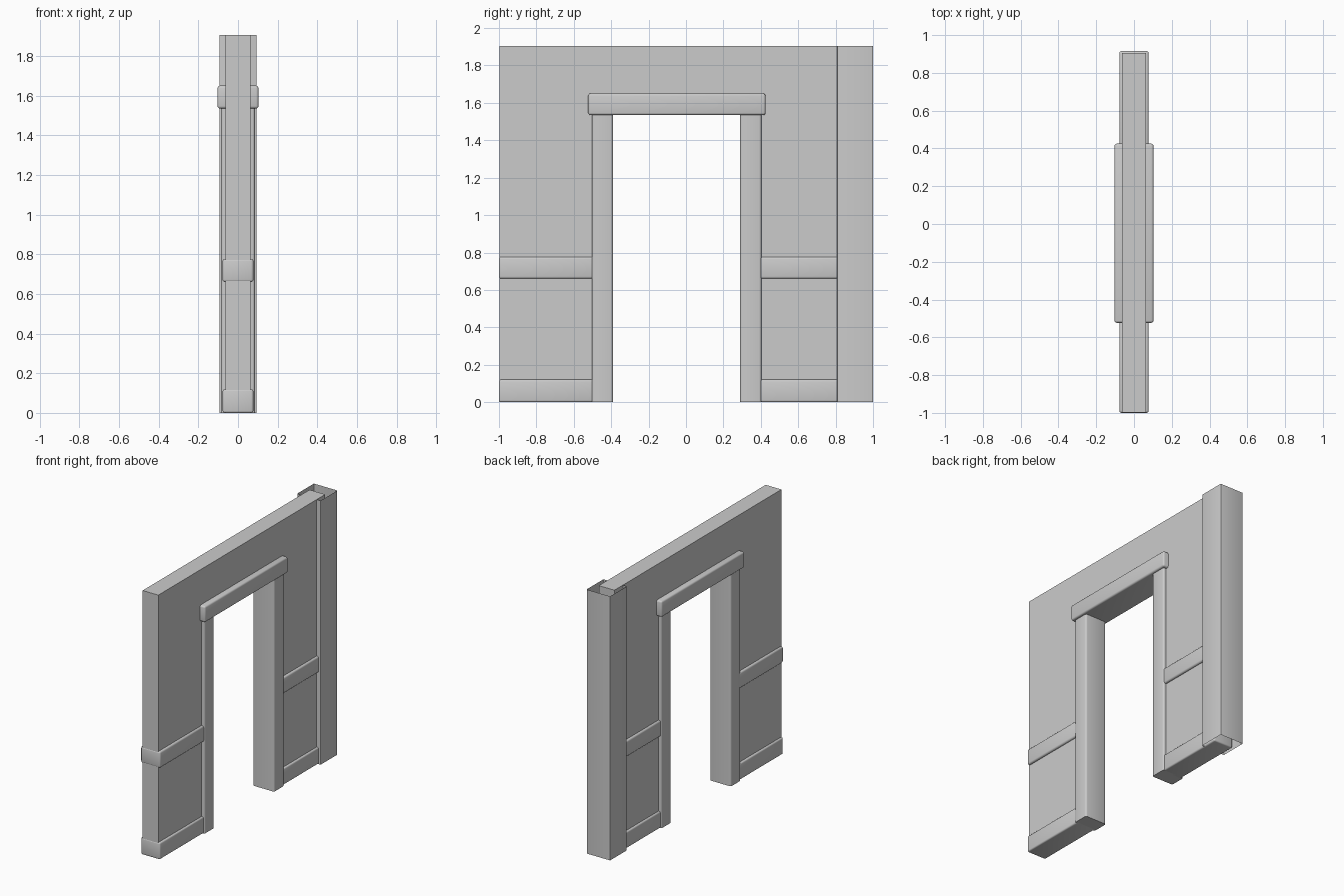
import bpy
import bmesh
from math import radians

cube = bpy.data.objects.get("Cube")
if cube:
    bpy.data.objects.remove(cube, do_unlink=True)

# Single plain grey
grey = bpy.data.materials.new("plain grey")
grey.use_nodes = True
colour = (0.6, 0.6, 0.6, 1)
grey.diffuse_color = colour
grey.node_tree.nodes["Principled BSDF"].inputs["Base Color"].default_value = colour

HEIGHT = 1.905
DOOR_LOW, DOOR_HIGH, DOOR_TOP = -0.39, 0.29, 1.535


def finish(name, bm):
    bmesh.ops.recalc_face_normals(bm, faces=bm.faces)
    mesh = bpy.data.meshes.new(name)
    bm.to_mesh(mesh)
    bm.free()
    mesh.materials.append(grey)
    obj = bpy.data.objects.new(name, mesh)
    bpy.context.collection.objects.link(obj)
    return obj


def bar(name, half, y0, y1, z0, z1, bevel=0.0, axis=None, open_ends=False):
    """Box centred on x; bevels every edge, or only those along one axis."""
    bm = bmesh.new()
    bmesh.ops.create_cube(bm, size=1)
    for v in bm.verts:
        v.co.x *= 2 * half
        v.co.y = (y0 + y1) / 2 + v.co.y * (y1 - y0)
        v.co.z = (z0 + z1) / 2 + v.co.z * (z1 - z0)
    if bevel:
        edges = [e for e in bm.edges if axis is None
                 or abs((e.verts[0].co - e.verts[1].co).normalized()[axis]) > 0.9]
        bmesh.ops.bevel(bm, geom=edges, offset=bevel, segments=3,
                        profile=0.5, affect='EDGES', clamp_overlap=True)
    bm.normal_update()
    if open_ends:
        caps = [f for f in bm.faces if abs(f.normal.z) > 0.9]
        bmesh.ops.delete(bm, geom=caps, context='FACES')
    obj = finish(name, bm)
    if bevel:
        bpy.ops.object.select_all(action='DESELECT')
        obj.select_set(True)
        bpy.context.view_layer.objects.active = obj
        bpy.ops.object.shade_smooth_by_angle(angle=radians(40))
    return obj


# Wall panel with the doorway left open, extruded from its outline
outline = [(-0.998, 0.002), (DOOR_LOW - 0.02, 0.002), (DOOR_LOW - 0.02, DOOR_TOP + 0.02),
           (DOOR_HIGH + 0.02, DOOR_TOP + 0.02), (DOOR_HIGH + 0.02, 0.002),
           (0.905, 0.002), (0.905, HEIGHT), (-0.998, HEIGHT)]
bm = bmesh.new()
face = bm.faces.new([bm.verts.new((-0.0625, y, z)) for y, z in outline])
extruded = bmesh.ops.extrude_face_region(bm, geom=[face])["geom"]
moved = [g for g in extruded if isinstance(g, bmesh.types.BMVert)]
bmesh.ops.translate(bm, verts=moved, vec=(0.125, 0, 0))
finish("wall", bm)

# Door frame: two jambs and the lintel
bar("front_jamb", 0.085, -0.503, DOOR_LOW, 0, 1.56, 0.012, axis=2)
bar("back_jamb", 0.085, DOOR_HIGH, 0.403, 0, 1.56, 0.012, axis=2)
bar("lintel", 0.103, -0.523, 0.425, DOOR_TOP, 1.65, 0.012)

# Chair rails and skirting boards on both sides of the doorway
for side, y0, y1 in (("front", -1.0, -0.48), ("back", 0.38, 0.915)):
    bar(side + "_chair_rail", 0.078, y0, y1, 0.66, 0.777, 0.012)
    bar(side + "_skirting", 0.077, y0, y1, 0, 0.12, 0.01)

# Hollow corner post around the wall end, open above and below
bar("corner_post", 0.094, 0.808, 1.0, 0, HEIGHT, 0.004, axis=2, open_ends=True)
